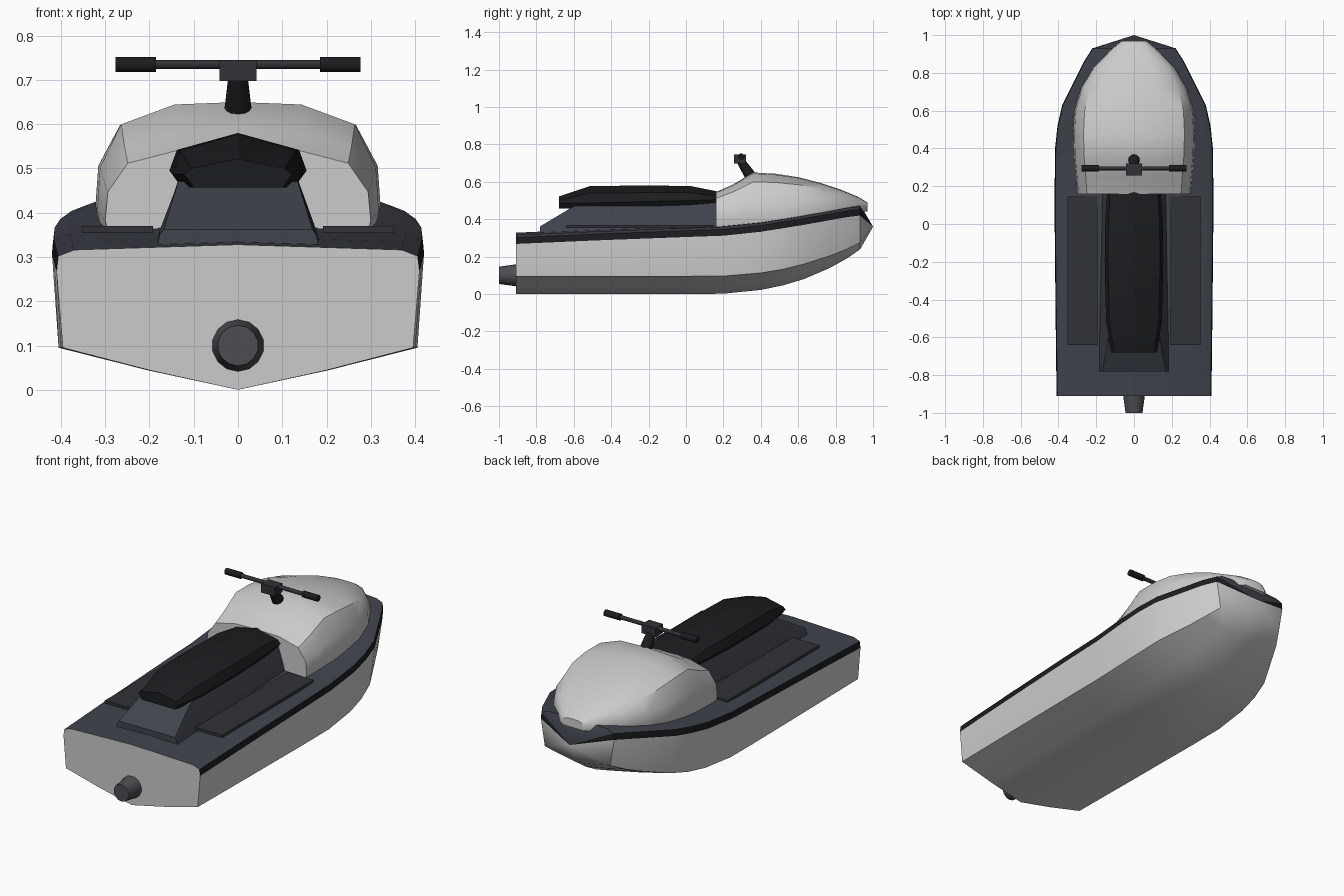
import bpy, bmesh, math
from mathutils import Vector

if "Cube" in bpy.data.objects:
    bpy.data.objects.remove(bpy.data.objects["Cube"])


def material(name, c):
    m = bpy.data.materials.new(name)
    m.diffuse_color = (*c, 1)
    m.use_nodes = True
    m.node_tree.nodes["Principled BSDF"].inputs["Base Color"].default_value = m.diffuse_color
    return m


LIGHT = material("light_grey", (0.62, 0.62, 0.62))
SLATE = material("slate", (0.05, 0.056, 0.072))
MAT = material("mat_grey", (0.03, 0.032, 0.038))
BLACK = material("black", (0.011, 0.012, 0.014))
METAL = material("metal_grey", (0.07, 0.075, 0.085))


def smooth(ob, angle=30):
    bpy.ops.object.select_all(action='DESELECT')
    bpy.context.view_layer.objects.active = ob
    ob.select_set(True)
    bpy.ops.object.shade_smooth_by_angle(angle=math.radians(angle))


def loft(name, halves, mats, strips=None, angle=30):
    """Mirror half sections (y, [(x, z)...]) about x = 0 and skin them into a closed solid."""
    bm = bmesh.new()
    rings, kinds = [], []
    for y, half in halves:
        n = len(half)
        pts = list(half) + [(-x, z) for x, z in reversed(half)]
        rings.append([bm.verts.new((x, y, z)) for x, z in pts])
    count = 2 * n
    for a, b in zip(rings, rings[1:]):
        for i in range(count):
            j = (i + 1) % count
            f = bm.faces.new((a[i], a[j], b[j], b[i]))
            k = i if i < n else 2 * n - 2 - i
            if strips and k < len(strips):
                f.material_index = strips[k]
    bm.faces.new(rings[0])
    bm.faces.new(rings[-1])
    bmesh.ops.remove_doubles(bm, verts=bm.verts, dist=0.0005)
    bmesh.ops.recalc_face_normals(bm, faces=bm.faces)
    me = bpy.data.meshes.new(name)
    bm.to_mesh(me)
    bm.free()
    ob = bpy.data.objects.new(name, me)
    bpy.context.collection.objects.link(ob)
    for m in mats:
        me.materials.append(m)
    smooth(ob, angle)
    return ob


def box(name, lo, hi, mat):
    lo, hi = Vector(lo), Vector(hi)
    bpy.ops.mesh.primitive_cube_add(size=1, location=(lo + hi) / 2)
    ob = bpy.context.object
    ob.name, ob.scale = name, hi - lo
    ob.data.materials.append(mat)
    return ob


def tube(name, a, b, r1, r2, mat, sides=12):
    a, b = Vector(a), Vector(b)
    bpy.ops.mesh.primitive_cone_add(vertices=sides, radius1=r1, radius2=r2,
                                    depth=(b - a).length, location=(a + b) / 2)
    ob = bpy.context.object
    ob.name = name
    ob.rotation_euler = (b - a).to_track_quat('Z', 'Y').to_euler()
    ob.data.materials.append(mat)
    smooth(ob, 40)
    return ob


# Hull with black rub rail and slate deck: y, half width, keel z, chine z, rail z
stations = [(-0.91, 0.41, 0, 0.095, 0.268), (-0.5, 0.415, 0, 0.095, 0.286),
            (0, 0.42, 0, 0.095, 0.305), (0.2, 0.42, 0.002, 0.096, 0.312),
            (0.4, 0.418, 0.022, 0.113, 0.333), (0.52, 0.405, 0.047, 0.133, 0.352),
            (0.63, 0.38, 0.08, 0.16, 0.37), (0.77, 0.31, 0.14, 0.205, 0.395),
            (0.86, 0.265, 0.19, 0.24, 0.411), (0.93, 0.22, 0.238, 0.275, 0.42)]
sections = []
for y, w, zk, zc, zr in stations:
    wc = w * (0.965 - 0.1 * max(0, y - 0.2))
    sections.append((y, [(0, zk), (wc * 0.5, zk + 0.46 * (zc - zk)), (wc, zc), (w, zr),
                         (w - 0.004, zr + 0.034), (w - 0.04, zr + 0.048), (0, zr + 0.06)]))
sections.append((1.0, [(0, 0.36)] * 7))
loft("hull", sections, [LIGHT, BLACK, SLATE], [0, 0, 0, 1, 2, 2])

# Front hood: y, half width, base z, top z
arch = [(0.97, -0.05), (1, 0.12), (0.98, 0.47), (0.83, 0.82), (0.45, 0.98), (0, 1)]
hood = [(0.16, 0.30, 0.36, 0.545), (0.25, 0.308, 0.365, 0.585), (0.36, 0.318, 0.37, 0.65),
        (0.48, 0.322, 0.385, 0.643), (0.6, 0.315, 0.40, 0.625), (0.72, 0.28, 0.415, 0.594),
        (0.83, 0.215, 0.43, 0.557), (0.92, 0.125, 0.44, 0.52), (0.97, 0.065, 0.445, 0.49)]
loft("hood", [(y, [(w * a, b + (t - b) * c) for a, c in arch]) for y, w, b, t in hood],
     [LIGHT], angle=40)

# Seat pedestal: y, base width, base z, top width, top z
pedestal = [(-0.78, 0.185, 0.31, 0.168, 0.362), (-0.6, 0.185, 0.32, 0.135, 0.47),
            (0.17, 0.17, 0.35, 0.13, 0.49)]
loft("seat_pedestal", [(y, [(0, zb), (w, zb), (w - 0.008, zb + 0.04), (wt, zt), (0, zt)])
                       for y, w, zb, wt, zt in pedestal], [SLATE], angle=20)

# Seat cushion: y, half width, bottom z, shoulder z, top z
cushion = [(-0.68, 0.122, 0.457, 0.50, 0.522), (-0.51, 0.148, 0.457, 0.54, 0.578),
           (-0.2, 0.155, 0.465, 0.542, 0.58), (0.02, 0.152, 0.47, 0.542, 0.578),
           (0.17, 0.142, 0.475, 0.522, 0.548)]
loft("seat", [(y, [(0, zb), (w - 0.022, zb), (w, zb + 0.03), (w - 0.017, zs), (0, zt)])
              for y, w, zb, zs, zt in cushion], [BLACK], angle=20)

# Foot mats, grips and bar on both sides
for s, side in ((1, "right"), (-1, "left")):
    xs = sorted((0.192 * s, 0.352 * s))
    box("foot_mat_" + side, (xs[0], -0.64, 0.354), (xs[1], 0.145, 0.37), MAT)
    tube("grip_" + side, (0.185 * s, 0.295, 0.735), (0.277 * s, 0.295, 0.735),
         0.017, 0.017, BLACK)
tube("handlebar", (-0.2, 0.295, 0.735), (0.2, 0.295, 0.735), 0.0105, 0.0105, MAT)

# Steering column and clamp
tube("steering_column", (0, 0.345, 0.63), (0, 0.29, 0.715), 0.031, 0.021, BLACK)
box("bar_clamp", (-0.042, 0.257, 0.697), (0.042, 0.32, 0.745), MAT)

# Jet nozzle
tube("jet_nozzle", (0, -0.90, 0.1), (0, -1.0, 0.1), 0.06, 0.046, METAL, 14)
